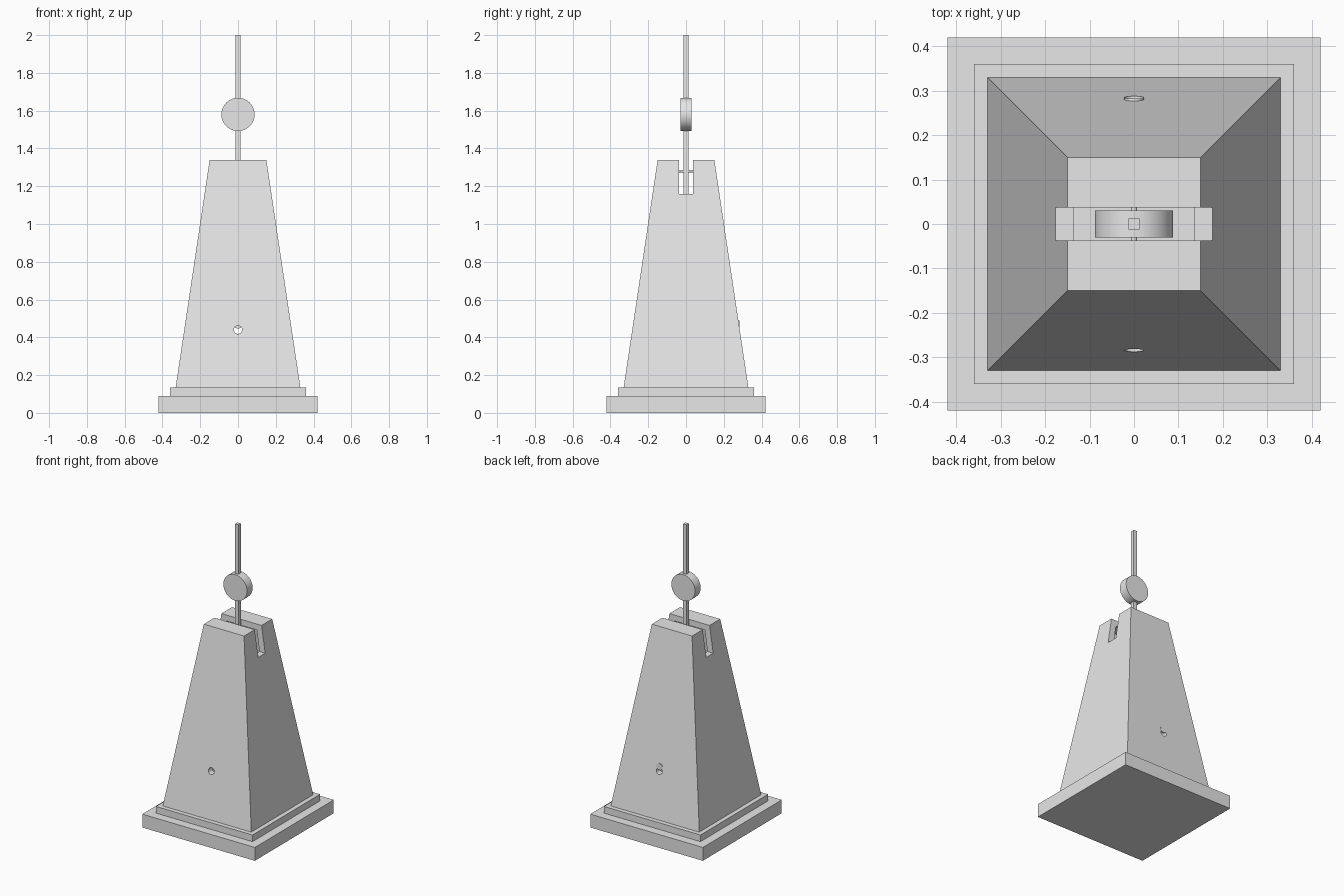
import bpy, math

if "Cube" in bpy.data.objects:
    bpy.data.objects.remove(bpy.data.objects["Cube"])

grey = bpy.data.materials.new("plain_grey")
grey.diffuse_color = (0.8, 0.8, 0.8, 1)
grey.use_nodes = True
grey.node_tree.nodes["Principled BSDF"].inputs["Base Color"].default_value = grey.diffuse_color


def finish(ob, name):
    ob.name = name
    ob.data.materials.clear()
    ob.data.materials.append(grey)
    return ob


def box(name, sx, sy, z0, z1):
    bpy.ops.mesh.primitive_cube_add(size=1, location=(0, 0, (z0 + z1) / 2))
    ob = bpy.context.object
    ob.scale = (sx, sy, z1 - z0)
    bpy.ops.object.transform_apply(location=True, scale=True)
    return finish(ob, name)


def taper(name, low, high, z0, z1):
    # square frustum given its half widths at the bottom and top
    ob = box(name, 2, 2, z0, z1)
    for v in ob.data.vertices:
        h = high if v.co.z > (z0 + z1) / 2 else low
        v.co.x *= h
        v.co.y *= h
    return ob


def disc(name, r, depth, y, z, sides=48):
    # cylinder lying along y
    bpy.ops.mesh.primitive_cylinder_add(vertices=sides, radius=r, depth=depth,
                                        location=(0, y, z), rotation=(math.pi / 2, 0, 0))
    bpy.ops.object.transform_apply(location=True, rotation=True)
    bpy.ops.object.shade_smooth_by_angle(angle=math.radians(30))
    return finish(bpy.context.object, name)


def cut(ob, cutter):
    cutter.hide_render = True
    m = ob.modifiers.new("cut", 'BOOLEAN')
    m.operation, m.solver, m.object = 'DIFFERENCE', 'EXACT', cutter
    bpy.context.view_layer.objects.active = ob
    bpy.ops.object.modifier_apply(modifier=m.name)
    bpy.data.objects.remove(cutter, do_unlink=True)


# stepped base
box("base_plate", 0.84, 0.84, 0, 0.09)
box("base_step", 0.72, 0.72, 0.09, 0.135)

# hollow tapered case with a slot across the top and a key hole through it
Z0, Z1, LOW, HIGH, WALL = 0.135, 1.34, 0.33, 0.15, 0.042


def half_width(z):
    return LOW + (HIGH - LOW) * (z - Z0) / (Z1 - Z0)


case = taper("case", LOW, HIGH, Z0, Z1)
cut(case, taper("cavity", half_width(0.18) - WALL, half_width(1.30) - WALL, 0.18, 1.30))
cut(case, box("slot", 1.0, 0.074, 1.16, 1.5))
cut(case, disc("key_hole", 0.022, 1.0, 0, 0.44, 24))

# small winding key at the back
disc("winding_key", 0.022, 0.006, 0.279, 0.468, 24)

# pendulum: rod, sliding weight and pivot pin
box("pendulum_rod", 0.025, 0.025, 1.0, 2.0)
disc("sliding_weight", 0.088, 0.06, 0, 1.58)
disc("pivot_pin", 0.007, 0.2, 0, 1.28, 16)
